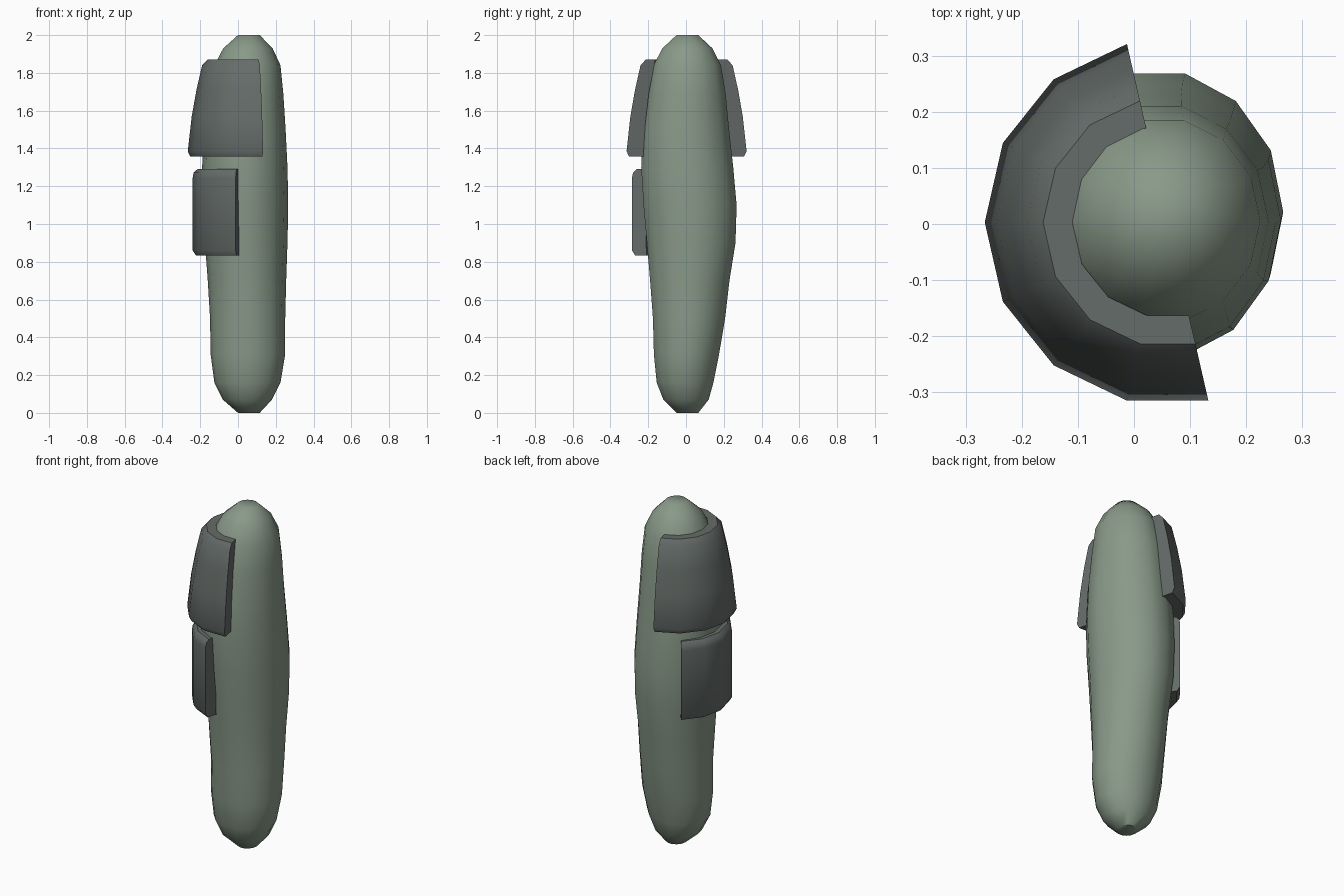
import bpy, bmesh, math

if "Cube" in bpy.data.objects:
    bpy.data.objects.remove(bpy.data.objects["Cube"])

SIDES = 14


def material(name, color):
    mat = bpy.data.materials.new(name)
    mat.diffuse_color = (*color, 1)
    mat.use_nodes = True
    mat.node_tree.nodes["Principled BSDF"].inputs["Base Color"].default_value = mat.diffuse_color
    return mat


def finish(name, bm, mat, angle):
    bmesh.ops.recalc_face_normals(bm, faces=bm.faces)
    mesh = bpy.data.meshes.new(name)
    bm.to_mesh(mesh)
    bm.free()
    mesh.materials.append(mat)
    ob = bpy.data.objects.new(name, mesh)
    bpy.context.collection.objects.link(ob)
    bpy.ops.object.select_all(action='DESELECT')
    ob.select_set(True)
    bpy.context.view_layer.objects.active = ob
    bpy.ops.object.shade_smooth_by_angle(angle=math.radians(angle))


def loft_body(name, rings, mat):
    """Closed capsule from rings of (z, xmin, xmax, ymin, ymax)."""
    bm = bmesh.new()
    loops = []
    flat = math.cos(math.pi / SIDES)
    for z, x0, x1, y0, y1 in rings:
        loop = []
        for i in range(SIDES):
            a = 2 * math.pi * i / SIDES
            loop.append(bm.verts.new(((x0 + x1) / 2 + (x1 - x0) / 2 * math.cos(a),
                                      (y0 + y1) / 2 + (y1 - y0) / 2 / flat * math.sin(a), z)))
        loops.append(loop)
    for a, b in zip(loops, loops[1:]):
        for i in range(SIDES):
            j = (i + 1) % SIDES
            bm.faces.new((a[i], a[j], b[j], b[i]))
    bm.faces.new(loops[0])
    bm.faces.new(loops[-1])
    finish(name, bm, mat, 50)


def curved_plate(name, centre, profile, first, last, mat):
    """Sweep a closed (radius, z) profile round part of the body."""
    bm = bmesh.new()
    cols = []
    for k in range(first, last + 1):
        a = math.pi + 2 * math.pi * k / SIDES
        cols.append([bm.verts.new((centre[0] + r * math.cos(a),
                                   centre[1] + r * math.sin(a), z)) for r, z in profile])
    n = len(profile)
    for a, b in zip(cols, cols[1:]):
        for i in range(n):
            j = (i + 1) % n
            bm.faces.new((a[i], a[j], b[j], b[i]))
    bm.faces.new(cols[0])
    bm.faces.new(cols[-1])
    finish(name, bm, mat, 40)


body_mat = material("body_green", (0.25, 0.32, 0.25))
plate_mat = material("plate_dark", (0.13, 0.15, 0.14))

# Limb body
loft_body("limb_body", [
    (0.00, 0.0, 0.115, -0.05, 0.065),
    (0.07, -0.08, 0.18, -0.12, 0.12),
    (0.16, -0.125, 0.225, -0.155, 0.145),
    (0.31, -0.145, 0.25, -0.17, 0.175),
    (0.50, -0.148, 0.25, -0.175, 0.207),
    (0.70, -0.16, 0.255, -0.19, 0.23),
    (0.90, -0.175, 0.262, -0.207, 0.262),
    (1.10, -0.183, 0.266, -0.225, 0.268),
    (1.30, -0.19, 0.262, -0.237, 0.25),
    (1.50, -0.18, 0.252, -0.228, 0.228),
    (1.69, -0.16, 0.24, -0.2, 0.21),
    (1.84, -0.125, 0.225, -0.172, 0.185),
    (1.93, -0.078, 0.183, -0.125, 0.14),
    (2.00, 0.0, 0.115, -0.05, 0.065),
], body_mat)

# Upper flared plate, wrapping the outer half
curved_plate("upper_plate", (0.06, 0.003), [
    (0.17, 1.87), (0.222, 1.87), (0.25, 1.84), (0.28, 1.71), (0.305, 1.57),
    (0.326, 1.385), (0.312, 1.357), (0.235, 1.357), (0.225, 1.52), (0.205, 1.69),
], -3, 4, plate_mat)

# Lower straight plate
curved_plate("lower_plate", (0.053, 0.0), [
    (0.225, 1.29), (0.268, 1.29), (0.288, 1.272), (0.293, 1.245),
    (0.293, 0.86), (0.275, 0.832), (0.215, 0.832),
], -2, 3, plate_mat)
